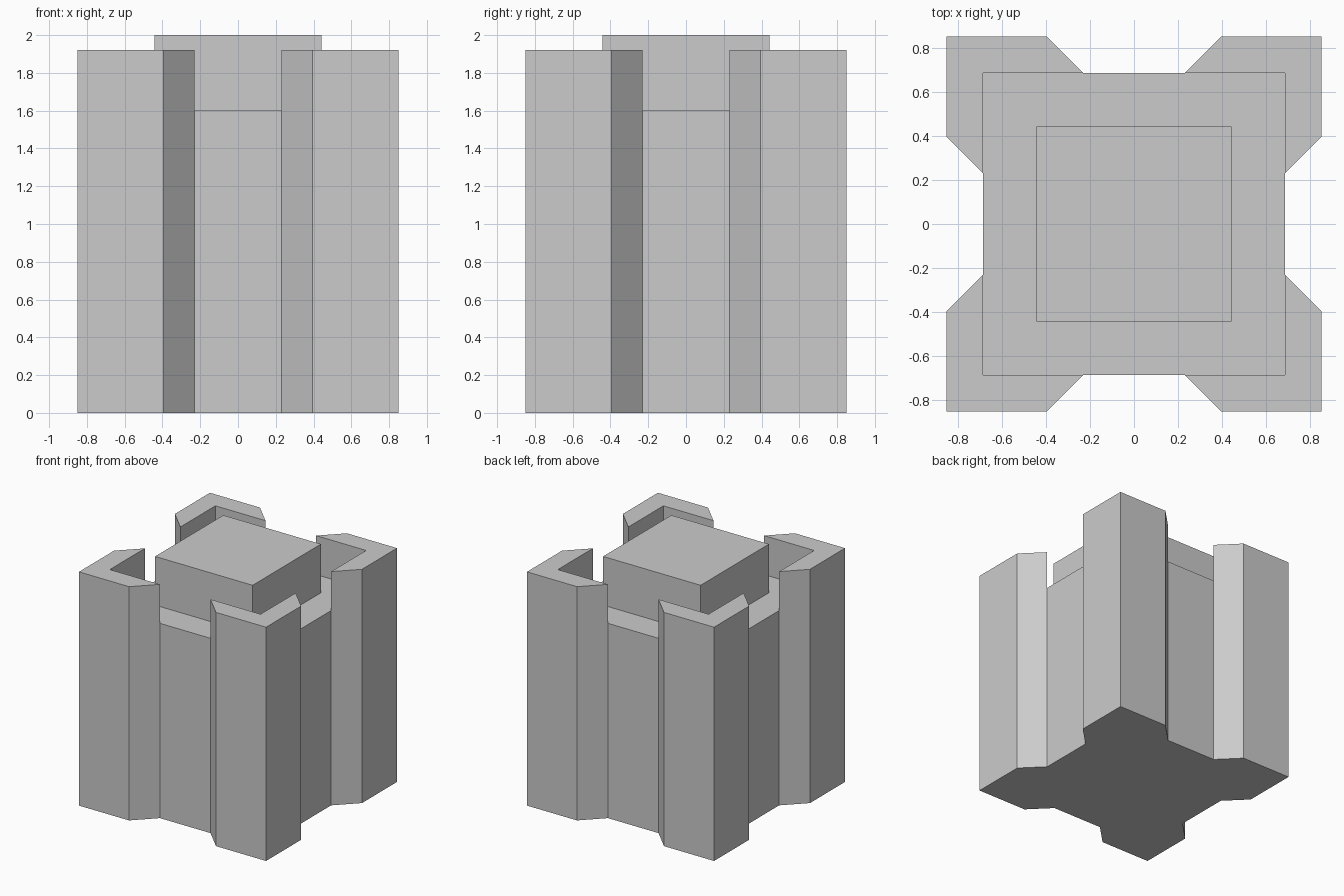
import bpy, bmesh

if "Cube" in bpy.data.objects:
    bpy.data.objects.remove(bpy.data.objects["Cube"])

OUT, IN = 0.85, 0.685        # outer and inner half widths of the corner walls
GAP_OUT, GAP_IN = 0.395, 0.23  # half widths of the side recesses
LEDGE, WALL, TOP = 1.6, 1.92, 2.0
CAP = 0.443


def quarter_turns(points):
    """Return the points rotated by 0, 90, 180 and 270 degrees."""
    sets = [points]
    for _ in range(3):
        sets.append([(-y, x) for x, y in sets[-1]])
    return sets


def add_object(name, bm):
    bmesh.ops.recalc_face_normals(bm, faces=bm.faces)
    mesh = bpy.data.meshes.new(name)
    bm.to_mesh(mesh)
    bm.free()
    obj = bpy.data.objects.new(name, mesh)
    bpy.context.collection.objects.link(obj)


def raise_faces(bm, faces, height):
    """Extrude faces upward and return the new top faces."""
    geom = bmesh.ops.extrude_face_region(bm, geom=faces)["geom"]
    verts = [g for g in geom if isinstance(g, bmesh.types.BMVert)]
    bmesh.ops.translate(bm, verts=verts, vec=(0, 0, height))
    return [g for g in geom if isinstance(g, bmesh.types.BMFace)]


# Tower body: square core plan with four L-shaped corner plans
bm = bmesh.new()
corner = [(IN, GAP_IN), (OUT, GAP_OUT), (OUT, OUT),
          (GAP_OUT, OUT), (GAP_IN, IN), (IN, IN)]
core = [p for s in quarter_turns([(IN, GAP_IN), (IN, IN), (GAP_IN, IN)]) for p in s]
for outline in [core] + quarter_turns(corner):
    bm.faces.new([bm.verts.new((x, y, 0)) for x, y in outline])
bmesh.ops.remove_doubles(bm, verts=bm.verts, dist=0.001)

# Raise everything to the ledge, then only the corner walls
tops = raise_faces(bm, list(bm.faces), LEDGE)
corners = [f for f in tops if f.calc_center_median().length > LEDGE + 0.05]
raise_faces(bm, corners, WALL - LEDGE)
bmesh.ops.dissolve_limit(bm, angle_limit=0.01, verts=bm.verts, edges=bm.edges)
add_object("tower_body", bm)

# Raised square block standing on the ledge
bm = bmesh.new()
bmesh.ops.create_cube(bm, size=1)
bmesh.ops.scale(bm, verts=bm.verts, vec=(2 * CAP, 2 * CAP, TOP - LEDGE))
bmesh.ops.translate(bm, verts=bm.verts, vec=(0, 0, (TOP + LEDGE) / 2))
add_object("center_block", bm)
